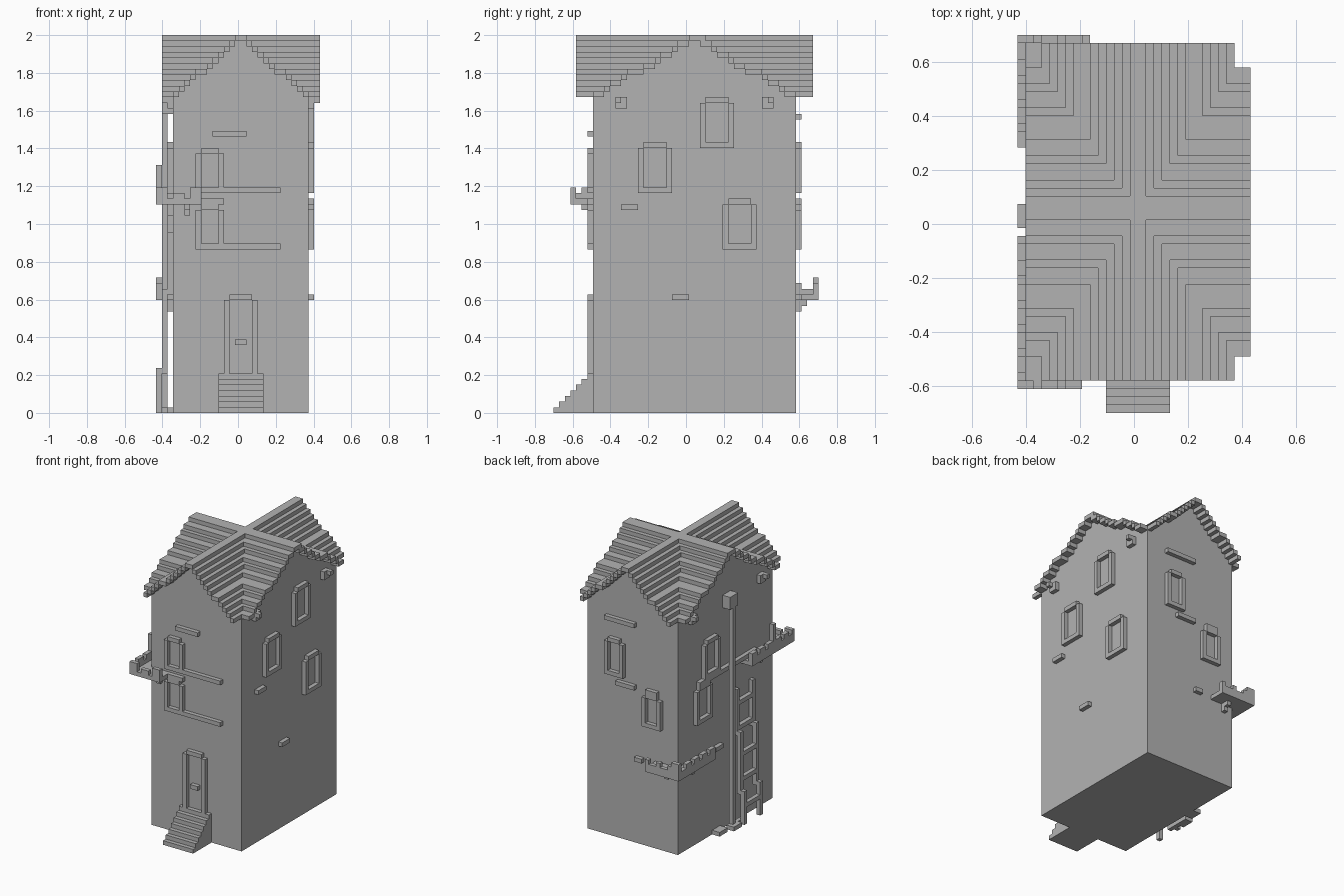
import bpy
import bmesh
from mathutils import Vector

default_cube = bpy.data.objects.get("Cube")
if default_cube:
    bpy.data.objects.remove(default_cube, do_unlink=True)

# The house is laid out on a grid of small cubes
UNIT = 2 / 67
ORIGIN = Vector((-14.5, -23.5, 0))
LEFT, RIGHT, FRONT, BACK, EAVES = 3, 27, 7, 43, 57
MID_X, MID_Y = 15, 25

stone = bpy.data.materials.new("plain grey")
stone.use_nodes = True
stone.diffuse_color = (0.45, 0.45, 0.45, 1)
stone.node_tree.nodes["Principled BSDF"].inputs["Base Color"].default_value = stone.diffuse_color


def make_part(name, boxes):
    """Build one object from boxes given as x, y and z ranges in grid units."""
    bm = bmesh.new()
    for ranges in boxes:
        low = Vector([min(r) for r in ranges])
        high = Vector([max(r) for r in ranges])
        cube = bmesh.ops.create_cube(bm, size=1)
        for vert in cube["verts"]:
            spot = [low[a] + (vert.co[a] + 0.5) * (high[a] - low[a]) for a in range(3)]
            vert.co = (Vector(spot) + ORIGIN) * UNIT
    mesh = bpy.data.meshes.new(name)
    bm.to_mesh(mesh)
    bm.free()
    mesh.materials.append(stone)
    obj = bpy.data.objects.new(name, mesh)
    bpy.context.collection.objects.link(obj)
    return obj


def on_wall(wall, along, height, near=0, far=1):
    """A box standing out from a wall between two distances."""
    if wall == "front":
        return along, (FRONT - far, FRONT - near), height
    if wall == "back":
        return along, (BACK + near, BACK + far), height
    if wall == "left":
        return (LEFT - far, LEFT - near), along, height
    return (RIGHT + near, RIGHT + far), along, height


def frame(wall, start, end, bottom, top, sill=True):
    """Raised frame with a lintel that is narrower than the sides."""
    boxes = [
        on_wall(wall, (start, start + 1), (bottom, top - 1)),
        on_wall(wall, (end - 1, end), (bottom, top - 1)),
        on_wall(wall, (start + 1, end - 1), (top - 1, top)),
    ]
    if sill:
        boxes.append(on_wall(wall, (start + 1, end - 1), (bottom, bottom + 1)))
    return boxes


# Main walls
make_part("house_body", [((LEFT, RIGHT), (FRONT, BACK), (0, EAVES))])

# Crossed stepped gables: solid attic plus thin overhanging roof steps
half_x = [0, 1, 2, 3, 4, 5, 6, 8, 9, 10, 11, 12]
half_y = [0, 1, 3, 4, 6, 7, 9, 12, 13, 15, 16, 18]
attic, long_roof, cross_roof = [], [], []
for layer in range(11):
    top = 67 - layer
    height = (top - 1, top)
    inner_x, outer_x = half_x[layer:layer + 2]
    inner_y, outer_y = half_y[layer:layer + 2]
    if layer < 10:
        attic.append(((MID_X - outer_x, MID_X + outer_x), (FRONT, BACK), height))
        attic.append(((LEFT, RIGHT), (MID_Y - outer_y, MID_Y + outer_y), height))
    for side in (-1, 1):
        long_roof.append(((MID_X + side * inner_x, MID_X + side * outer_x),
                          (FRONT - 3, BACK + 3), height))
        cross_roof.append(((LEFT - 2, RIGHT + 2),
                           (MID_Y + side * inner_y, MID_Y + side * outer_y), height))
cross_roof.append(((LEFT - 2, RIGHT + 2), (MID_Y, MID_Y + 2), (66, 67)))
make_part("attic_walls", attic)
make_part("long_roof", long_roof)
make_part("cross_roof", cross_roof)

# Roof brackets, mirrored on both side walls
for wall in ("left", "right"):
    boxes = []
    for start, outer in ((11, 11), (37, 38)):
        boxes.append(on_wall(wall, (start, start + 2), (54, 56)))
        boxes.append(on_wall(wall, (outer, outer + 1), (55, 56), far=2))
    make_part(wall + "_roof_brackets", boxes)

# Windows: wall, start, end, bottom, top
windows = [
    ("front", 7, 12, 39, 47), ("front", 7, 12, 29, 37),
    ("right", 15, 21, 39, 48), ("right", 26, 32, 47, 56), ("right", 30, 36, 29, 38),
    ("back", 17, 22, 39, 48), ("back", 7, 12, 29, 37),
    ("left", 28, 34, 39, 48), ("left", 31, 37, 29, 38),
]
for wall, *size in windows:
    make_part(wall + "_window_frame", frame(wall, *size))

# Narrow ledges: wall, start, end, bottom
ledges = [
    ("front", 10, 16, 49), ("front", 12, 22, 39), ("front", 12, 22, 29),
    ("right", 12, 15, 36), ("right", 21, 24, 20),
    ("back", 14, 22, 52), ("back", 14, 19, 37), ("back", 8, 11, 37), ("back", 12, 14, 20),
    ("left", 14, 36, 38), ("left", 27, 30, 20),
]
for wall, start, end, bottom in ledges:
    make_part(wall + "_ledge", [on_wall(wall, (start, end), (bottom, bottom + 1))])

# Door, handle and steps
make_part("door_frame", frame("front", 12, 18, 7, 21, sill=False))
make_part("door_handle", [on_wall("front", (14, 16), (12, 13))])
make_part("front_steps", [((11, 19), (n, FRONT), (n, n + 1)) for n in range(7)])

# Front corner balcony wrapping onto the left wall
make_part("front_balcony_floor", [
    ((0, 8), (3, FRONT), (37, 38)),
    ((0, LEFT), (FRONT, 19), (37, 38)),
])
rim = [((x, x + 2), (3, 4), (38, 40 - x % 2)) for x in (0, 3, 6)]
rim += [((0, 1), (y, y + 2), (38, 40)) for y in (5, 8, 11, 14, 17)]
rim.append(((0, 1), (3, 19), (38, 39)))
rim.append(((0, 1), (10, 11), (38, 44)))
make_part("front_balcony_rim", rim)
make_part("front_balcony_brackets", [
    on_wall("front", (5, 6), (35, 37)),
    on_wall("front", (5, 6), (36, 37), far=2),
    on_wall("left", (12, 13), (35, 37)),
])
make_part("front_balcony_ledge", [on_wall("front", (8, 12), (37, 38))])

# Rear corner balcony wrapping onto the left wall
make_part("rear_balcony_floor", [
    ((0, 9), (BACK, 47), (20, 21)),
    ((0, LEFT), (33, BACK), (20, 21)),
])
rim = [((x, x + 1), (46, 47), (21, 23)) for x in (2, 5, 8)]
rim += [((0, 1), (y, y + 2), (21, 23)) for y in (33, 36, 39, 42)]
rim += [((0, 9), (46, 47), (21, 22)), ((0, 1), (33, 47), (21, 22)), ((0, 2), (46, 47), (21, 24))]
make_part("rear_balcony_rim", rim)
make_part("rear_balcony_brackets", [
    on_wall("back", (5, 6), (18, 20)),
    on_wall("back", (5, 6), (19, 20), far=2),
    on_wall("left", (38, 39), (18, 20)),
])

# Lamp post with scattered base blocks
make_part("lamp_post", [((1, 2), (24, 25), (0, 54))])
make_part("lamp_head", [((1, LEFT), (23, 26), (53, 56))])
make_part("lamp_base", [
    ((0, 2), (23, 26), (0, 1)), ((1, LEFT), (27, 30), (0, 1)), ((1, 2), (20, 23), (0, 1)),
])

# Ladder leaning against the left wall
ladder = []
for bottom, top, x in ((0, 8, 0), (7, 22, 1), (21, 32, 2)):
    for y in (15, 21):
        ladder.append(((x, x + 1), (y, y + 1), (bottom, top)))
for rung in range(4, 32, 6):
    x = 0 if rung < 8 else 1 if rung < 22 else 2
    ladder.append(((x, x + 1), (16, 21), (rung, rung + 1)))
make_part("ladder", ladder)
